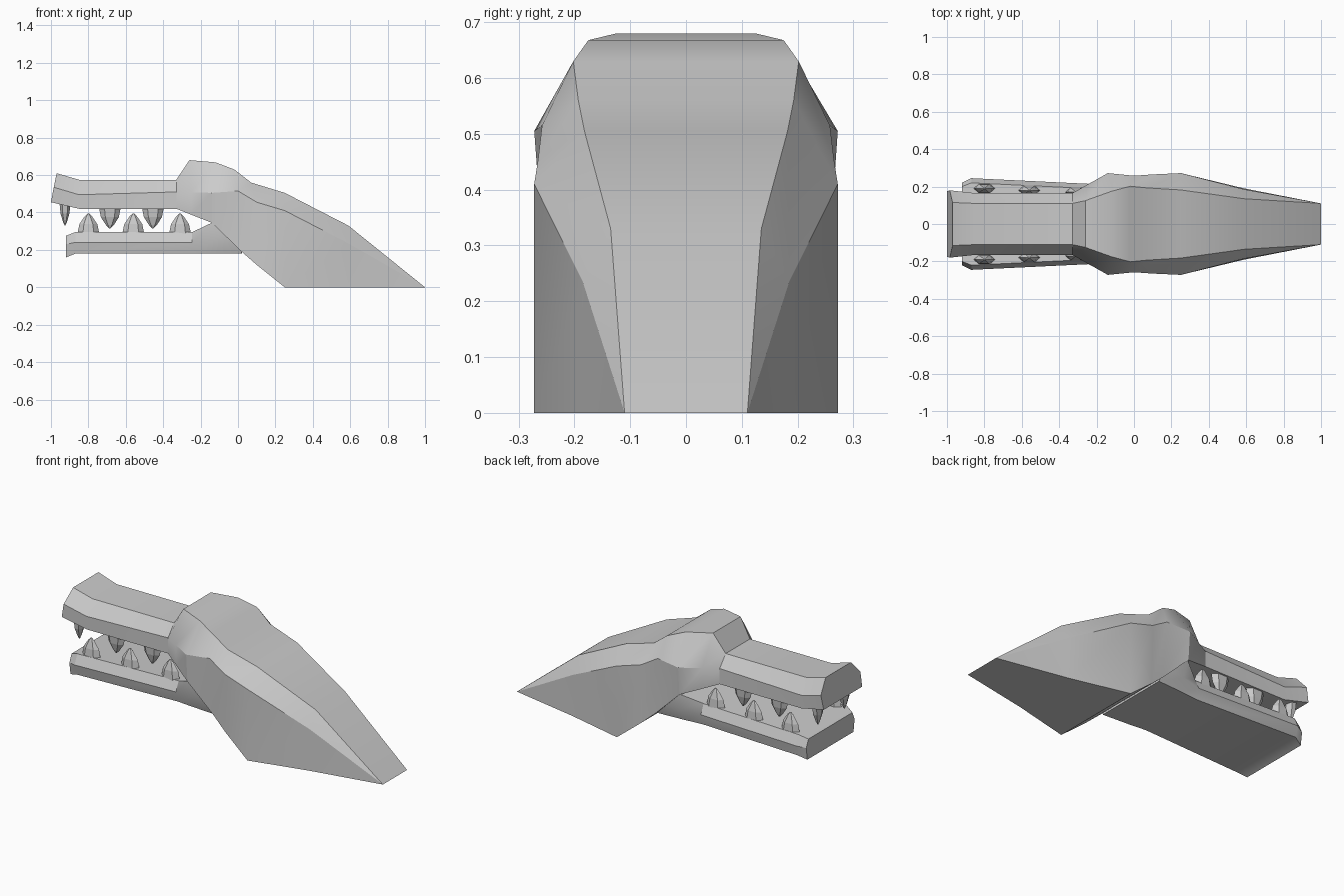
import bpy, bmesh
from math import cos, sin, pi, radians

cube = bpy.data.objects.get("Cube")
if cube:
    bpy.data.objects.remove(cube)

grey = bpy.data.materials.new("plain_grey")
grey.use_nodes = True
COLOUR = (0.6, 0.6, 0.6, 1)
grey.diffuse_color = COLOUR
grey.node_tree.nodes["Principled BSDF"].inputs["Base Color"].default_value = COLOUR


def loft(name, rings, smooth=True):
    """Skin closed rings of points, cap both ends."""
    bm = bmesh.new()
    loops = [[bm.verts.new(p) for p in ring] for ring in rings]
    n = len(loops[0])
    for a, b in zip(loops, loops[1:]):
        for i in range(n):
            j = (i + 1) % n
            bm.faces.new((a[i], a[j], b[j], b[i]))
    bm.faces.new(loops[0])
    bm.faces.new(loops[-1])
    bmesh.ops.remove_doubles(bm, verts=bm.verts, dist=0.0005)
    bmesh.ops.recalc_face_normals(bm, faces=bm.faces)
    mesh = bpy.data.meshes.new(name)
    bm.to_mesh(mesh)
    bm.free()
    mesh.materials.append(grey)
    obj = bpy.data.objects.new(name, mesh)
    bpy.context.collection.objects.link(obj)
    if smooth:
        bpy.ops.object.select_all(action="DESELECT")
        obj.select_set(True)
        bpy.context.view_layer.objects.active = obj
        bpy.ops.object.shade_smooth_by_angle(angle=radians(28))
    return obj


def both_sides(half):
    """Close a half section by mirroring it across y = 0."""
    return half + [(x, -y, z) for x, y, z in reversed(half)]


# Head with upper snout: ridge, widest side, lower edge of each section
head = [
    [(-.97, .115, .61), (-.985, .18, .535), (-1, .175, .455)],
    [(-.85, .11, .575), (-.85, .165, .495), (-.85, .165, .42)],
    [(-.33, .11, .575), (-.33, .165, .51), (-.33, .165, .42)],
    [(-.26, .125, .68), (-.25, .21, .508), (-.25, .205, .388)],
    [(-.12, .175, .668), (-.14, .272, .505), (-.14, .26, .345)],
    [(-.02, .202, .63), (0, .258, .515), (.02, .25, .19)],
    [(.07, .193, .56), (.1, .265, .455), (.1, .26, .12)],
    [(.25, .182, .505), (.25, .272, .41), (.25, .272, 0)],
    [(.59, .135, .33), (.59, .185, .235), (.59, .19, 0)],
    [(1, .11, 0)] * 3,
]
loft("head_and_upper_snout", [both_sides(s) for s in head])

# Lower jaw: upper edge, widest side, lower edge
jaw = [
    [(-.92, .2, .275), (-.92, .22, .23), (-.92, .21, .16)],
    [(-.87, .22, .295), (-.87, .245, .24), (-.87, .23, .18)],
    [(-.245, .19, .295), (-.245, .215, .24), (-.245, .2, .18)],
    [(-.14, .255, .345), (-.13, .235, .25), (-.14, .21, .18)],
    [(.03, .24, .34), (0, .25, .26), (.02, .22, .18)],
]
loft("lower_jaw", [both_sides(s) for s in jaw])


# Teeth: six sided, wide along the jaw and tapering to a blunt point
def tooth(name, x, y, base, tip, rx, ry):
    rings = []
    for t, scale in ((0, 1), (.5, .8), (.85, .35), (1, .06)):
        z = base + (tip - base) * t
        rings.append([(x + rx * scale * cos(i * pi / 3),
                       y + ry * scale * sin(i * pi / 3), z) for i in range(6)])
    loft(name, rings, smooth=False)


for side, label in ((1, "left"), (-1, "right")):
    for i, x in enumerate((-.8, -.56, -.31)):
        tooth(f"lower_tooth_{label}_{i + 1}", x, side * (.19 - .01 * i), .28, .395, .06, .03)
    for i, x in enumerate((-.685, -.455)):
        tooth(f"upper_tooth_{label}_{i + 1}", x, side * .13, .435, .315, .06, .03)
    tooth(f"upper_front_tooth_{label}", -.925, side * .12, .46, .33, .03, .04)
